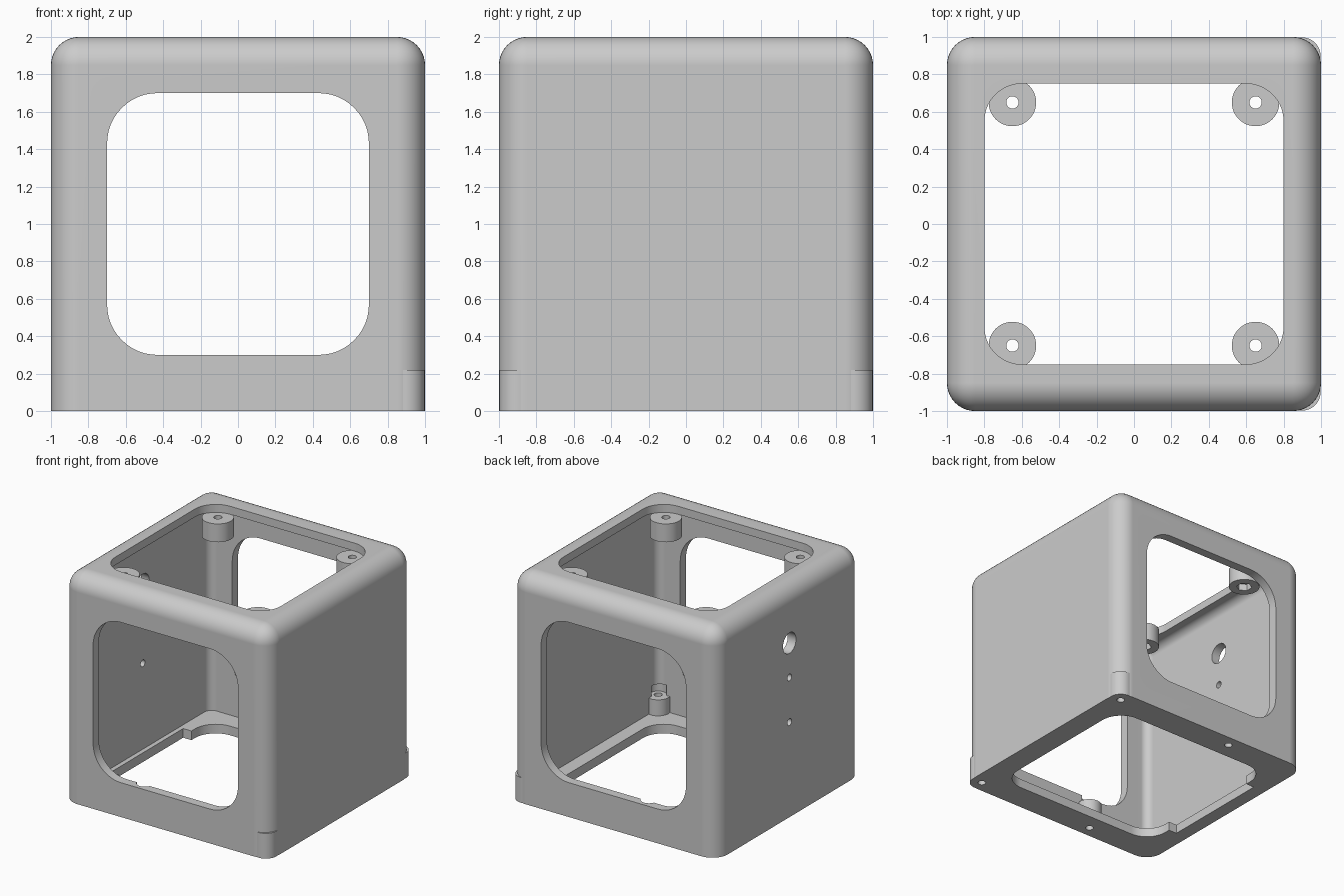
import bpy, bmesh, math
from mathutils import Matrix, Vector

if "Cube" in bpy.data.objects:
    bpy.data.objects.remove(bpy.data.objects["Cube"])

plastic = bpy.data.materials.new("grey_plastic")
plastic.use_nodes = True
plastic.diffuse_color = (0.6, 0.6, 0.6, 1)
plastic.node_tree.nodes["Principled BSDF"].inputs["Base Color"].default_value = (0.6, 0.6, 0.6, 1)


def finish(bm, name):
    mesh = bpy.data.meshes.new(name)
    bmesh.ops.recalc_face_normals(bm, faces=bm.faces)
    bm.to_mesh(mesh)
    bm.free()
    mesh.materials.append(plastic)
    obj = bpy.data.objects.new(name, mesh)
    bpy.context.collection.objects.link(obj)
    return obj


def box(name, low, high, radius=0, rounded=lambda edge: False, segments=10):
    """Box between two corners, with the chosen edges rounded."""
    low, high = Vector(low), Vector(high)
    bm = bmesh.new()
    bmesh.ops.create_cube(bm, size=1)
    bmesh.ops.scale(bm, vec=high - low, verts=bm.verts)
    bmesh.ops.translate(bm, vec=(low + high) / 2, verts=bm.verts)
    edges = [e for e in bm.edges if rounded(e)]
    if edges:
        bmesh.ops.bevel(bm, geom=edges, offset=radius, offset_type='OFFSET',
                        segments=segments, profile=0.5, affect='EDGES')
    return finish(bm, name)


def rod(name, start, radius, length, axis='Z', sides=48):
    """Cylinder that runs from start along an axis."""
    bm = bmesh.new()
    bmesh.ops.create_cone(bm, cap_ends=True, segments=sides, radius1=radius,
                          radius2=radius, depth=length)
    bmesh.ops.translate(bm, vec=(0, 0, length / 2), verts=bm.verts)
    if axis == 'X':
        bmesh.ops.rotate(bm, matrix=Matrix.Rotation(math.pi / 2, 3, 'Y'), verts=bm.verts)
    bmesh.ops.translate(bm, vec=start, verts=bm.verts)
    return finish(bm, name)


def combine(target, tool, operation):
    mod = target.modifiers.new(operation.lower(), 'BOOLEAN')
    mod.operation, mod.solver, mod.object = operation, 'EXACT', tool
    bpy.context.view_layer.objects.active = target
    bpy.ops.object.modifier_apply(modifier=mod.name)
    bpy.data.objects.remove(tool)


def along(axis):
    return lambda e: abs((e.verts[0].co - e.verts[1].co).normalized()[axis]) > 0.9


def not_bottom(e):
    return max(v.co.z for v in e.verts) > 1


# Hollow case with rounded sides and top
WALL, FLOOR, ROOF = 0.08, 0.08, 1.93
INNER = 1 - WALL
case = box("case", (-1, -1, 0), (1, 1, 2), 0.15, not_bottom)
combine(case, box("cavity", (-INNER, -INNER, FLOOR), (INNER, INNER, ROOF),
                  0.07, not_bottom, 8), 'DIFFERENCE')

# Screw posts at the two left corners and halfway along front and back
posts = [(x, y) for x in (0.898, -0.27) for y in (0.898, -0.898)]
for x, y in posts:
    combine(case, rod("post", (x, y, 0), 0.1, 0.22), 'UNION')

# Openings through the roof and floor, with a wider slot on one side of the floor
combine(case, box("shaft", (-0.8, -0.75, -0.5), (0.8, 0.75, 2.5), 0.2, along(2)), 'DIFFERENCE')
combine(case, box("floor_slot", (-0.88, -0.5, -0.5), (-0.6, 0.5, FLOOR + 0.05)), 'DIFFERENCE')

# Front and back windows
combine(case, box("window", (-0.7, -1.5, 0.3), (0.7, 1.5, 1.7), 0.27, along(1), 12), 'DIFFERENCE')

# Screw holes in the posts with head clearance above them
for x, y in posts:
    combine(case, rod("screw_hole", (x, y, -0.1), 0.033, 0.36, sides=24), 'DIFFERENCE')
    combine(case, rod("head_clearance", (x, y, 0.22), 0.067, 0.09, sides=32), 'DIFFERENCE')

# Cable hole and two small holes in the right wall
for z, radius in ((1.52, 0.09), (1.22, 0.03), (0.83, 0.03)):
    combine(case, rod("wall_hole", (-1.2, 0, z), radius, 0.5, 'X', 32), 'DIFFERENCE')

# Mounting bosses under the roof, each with a bore and a hexagonal nut pocket
parts = [case]
for sx, side in ((1, "left"), (-1, "right")):
    for sy, end in ((1, "back"), (-1, "front")):
        x, y = sx * 0.65, sy * 0.65
        boss = rod(f"{end}_{side}_boss", (x, y, 1.77), 0.127, ROOF - 1.77)
        combine(boss, rod("bore", (x, y, 1.5), 0.033, 0.8, sides=24), 'DIFFERENCE')
        combine(boss, rod("nut_pocket", (x, y, 1.7), 0.065, 0.13, sides=6), 'DIFFERENCE')
        parts.append(boss)

# Smooth fillets and crisp edges
for part in parts:
    bpy.ops.object.select_all(action='DESELECT')
    part.select_set(True)
    bpy.context.view_layer.objects.active = part
    bpy.ops.object.shade_smooth_by_angle(angle=math.radians(30))
    weighted = part.modifiers.new("weighted_normals", 'WEIGHTED_NORMAL')
    weighted.keep_sharp = True
